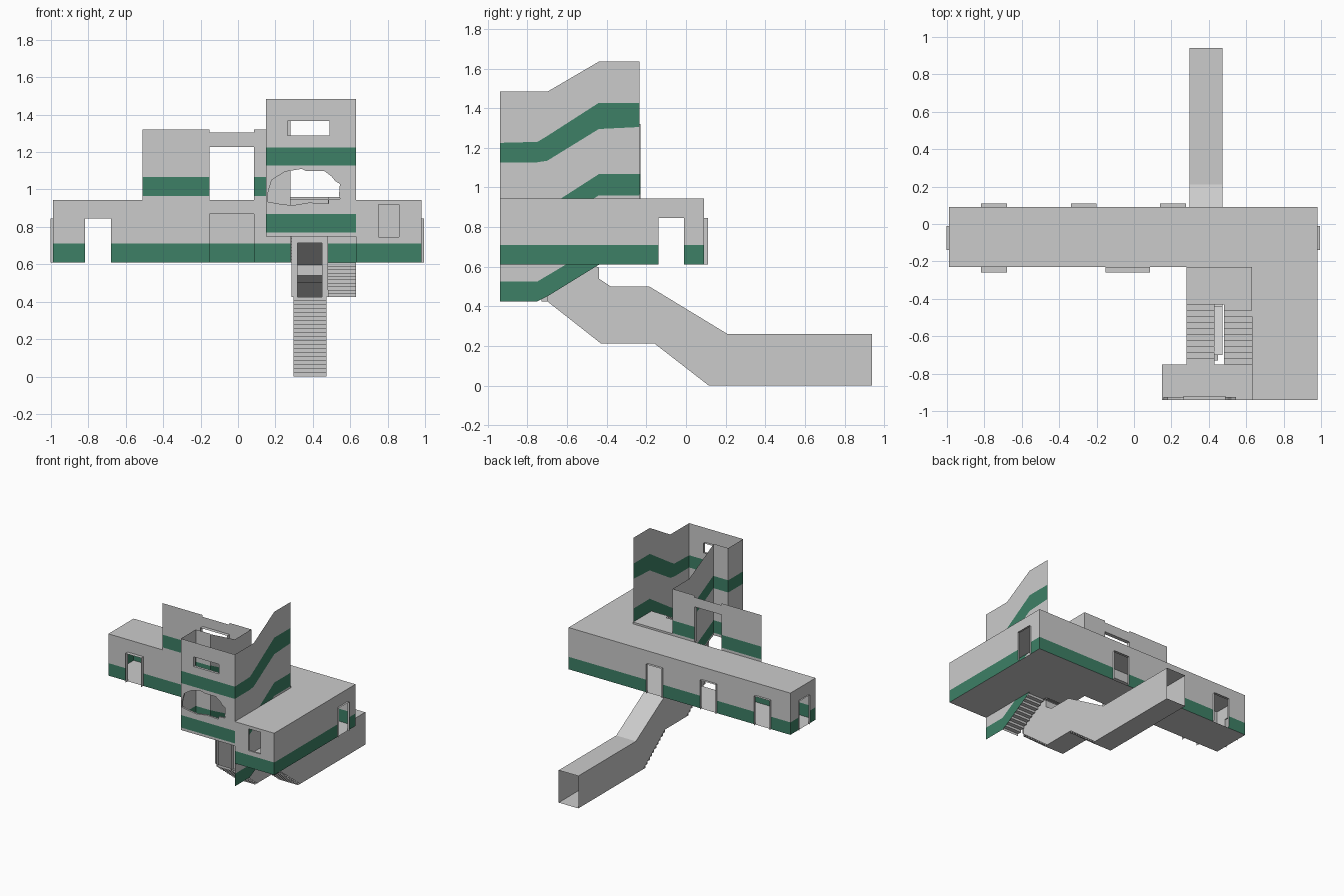
import bpy
import bmesh

if "Cube" in bpy.data.objects:
    bpy.data.objects.remove(bpy.data.objects["Cube"])

green = bpy.data.materials.new("green_paint")
green.diffuse_color = (0.047, 0.216, 0.133, 1)
green.use_nodes = True
green.node_tree.nodes["Principled BSDF"].inputs["Base Color"].default_value = green.diffuse_color
plain = bpy.data.materials.new("plain_wall")
plain.diffuse_color = (0.8, 0.8, 0.8, 1)
plain.use_nodes = True
plain.node_tree.nodes["Principled BSDF"].inputs["Base Color"].default_value = plain.diffuse_color


def finish(name, bm):
    bmesh.ops.remove_doubles(bm, verts=bm.verts, dist=1e-5)
    me = bpy.data.meshes.new(name)
    bm.to_mesh(me)
    bm.free()
    me.materials.append(plain)
    me.materials.append(green)
    ob = bpy.data.objects.new(name, me)
    bpy.context.collection.objects.link(ob)
    return ob


def face(bm, pts, mat=0):
    f = bm.faces.new([bm.verts.new(p) for p in pts])
    f.material_index = mat


def placer(axis, c):
    """Map wall coordinates (u, z, depth) into space; axis is the wall normal."""
    if axis == 'x':
        return lambda u, z, d=0: (c + d, u, z)
    return lambda u, z, d=0: (u, c + d, z)


def wall(name, axis, c, u0, u1, z0, z1, band=None, holes=(), depth=0.02):
    """Flat wall with rectangular openings, reveals and a painted band."""
    P = placer(axis, c)
    bm = bmesh.new()
    us = sorted({u0, u1, *[h[i] for h in holes for i in (0, 1)]})
    zs = sorted({z0, z1, *(band or ()), *[h[i] for h in holes for i in (2, 3)]})
    for a, b in zip(us, us[1:]):
        for s, t in zip(zs, zs[1:]):
            u, z = (a + b) / 2, (s + t) / 2
            if any(h[0] < u < h[1] and h[2] < z < h[3] for h in holes):
                continue
            m = int(bool(band) and band[0] < z < band[1])
            face(bm, [P(a, s), P(b, s), P(b, t), P(a, t)], m)
    for a, b, s, t in holes:
        path = [(a, s), (a, t), (b, t), (b, s)]
        if s > z0 + 0.03:
            path.append((a, s))
        for p, q in zip(path, path[1:]):
            face(bm, [P(*p), P(*q), P(*q, depth), P(*p, depth)])
    return finish(name, bm)


def stair_wall(name, x, ys, rows, painted):
    """Wall made of stacked strips that step up with the stairs."""
    bm = bmesh.new()
    for r, (lo, hi) in enumerate(zip(rows, rows[1:])):
        for i in range(len(ys) - 1):
            face(bm, [(x, ys[i], lo[i]), (x, ys[i+1], lo[i+1]),
                      (x, ys[i+1], hi[i+1]), (x, ys[i], hi[i])], int(r in painted))
    return finish(name, bm)


def sheet(name, x0, x1, path):
    """Extrude a (y, z) path across x."""
    bm = bmesh.new()
    for (a, s), (b, t) in zip(path, path[1:]):
        face(bm, [(x0, a, s), (x1, a, s), (x1, b, t), (x0, b, t)])
    return finish(name, bm)


def steps(y0, z0, y1, z1, n=10):
    pts = [(y0, z0)]
    for i in range(n):
        y = y0 + (y1 - y0) * i / n
        z = z0 + (z1 - z0) * (i + 1) / n
        pts += [(y, z), (y0 + (y1 - y0) * (i + 1) / n, z)]
    return pts


F, C = 0.61, 0.945          # corridor floor and ceiling
BAND = (F, 0.71)
DOOR = (F, 0.845)

# Corridor and wing shell
for nm, z in (("floor", F), ("ceiling", C)):
    sheet("corridor_" + nm, -0.99, 0.98, [(-0.23, z), (0.09, z)])
    sheet("wing_" + nm, 0.63, 0.98, [(-0.94, z), (-0.23, z)])
wall("corridor_back_wall", 'y', 0.09, -0.99, 0.98, F, C, BAND,
     [(a, a + 0.138, *DOOR) for a in (-0.818, -0.338, 0.14)])
wall("corridor_front_wall", 'y', -0.23, -0.99, 0.28, F, C, BAND,
     [(-0.818, -0.68, *DOOR), (-0.152, 0.086, F, 0.87)], -0.03)
wall("corridor_left_wall", 'x', -0.99, -0.23, 0.09, F, C, BAND,
     [(-0.14, -0.01, *DOOR)], -0.012)
wall("right_wall", 'x', 0.98, -0.94, 0.09, F, C, BAND, [(-0.14, -0.01, *DOOR)], 0.015)
wall("wing_front_wall", 'y', -0.94, 0.63, 0.98, F, C, BAND, [(0.75, 0.86, 0.745, 0.92)], 0.015)

# Upper storey wall with doorway
L, R = -0.152, 0.086
wall("upper_wall_left", 'y', -0.23, -0.51, L, C, 1.32, (0.965, 1.067))
wall("upper_wall_right", 'y', -0.23, R, 0.28, C, 1.32, (0.965, 1.067))
wall("upper_doorway", 'y', -0.23, L, R, C, 1.305, None, [(L, R, C, 1.228)], -0.03)

# Stairwell side walls with bands that follow the flights
stair_wall("stairwell_right_wall", 0.63, [-0.94, -0.75, -0.70, -0.44, -0.235], [
    (0.425, 0.425, 0.45, 0.61, 0.61), (0.525, 0.525, 0.555, 0.71, 0.71),
    (0.77, 0.77, 0.80, 0.96, 0.96), (0.87, 0.87, 0.90, 1.067, 1.067),
    (1.127, 1.127, 1.135, 1.295, 1.305), (1.225, 1.23, 1.26, 1.427, 1.427),
    (1.483, 1.483, 1.483, 1.635, 1.635)], (0, 2, 4))
stair_wall("stairwell_left_wall", 0.28, [-0.75, -0.44, -0.23], [
    (0.75, 0.61, 0.61), (0.77, 0.61, 0.61), (0.87, 0.71, 0.71),
    (1.13, 0.965, 0.965), (1.23, 1.067, 1.067), (1.48, 1.32, 1.32)], (1, 3))

# Stairwell front: painted rows, window and the broken opening
X0, X1, Y = 0.15, 0.63, -0.94
wall("tower_front_lower", 'y', Y, X0, X1, 0.75, 0.87, (0.77, 0.87))
wall("tower_front_upper", 'y', Y, X0, X1, 1.127, 1.483, (1.127, 1.225),
     [(0.265, 0.49, 1.29, 1.367)])
jag = [(.158, .935), (.162, .99), (.18, 1.05), (.25, 1.095), (.34, 1.11), (.36, 1.10),
       (.46, 1.10), (.50, 1.07), (.52, 1.045), (.545, 1.03), (.54, .97), (.545, .95),
       (.485, .945), (.485, .925), (.38, .93), (.29, .915), (.21, .925)]
bm = bmesh.new()
for loop in ([(X0, 0.87), (X1, 0.87), (X1, 1.127), (X0, 1.127)], jag):
    vs = [bm.verts.new((u, Y, z)) for u, z in loop]
    for i in range(len(vs)):
        bm.edges.new((vs[i - 1], vs[i]))
bmesh.ops.triangle_fill(bm, edges=bm.edges[:], use_beauty=True)
for p, q in zip(jag, jag[1:] + jag[:1]):
    face(bm, [(p[0], Y, p[1]), (q[0], Y, q[1]), (q[0], Y + .015, q[1]), (p[0], Y + .015, p[1])])
finish("tower_front_broken", bm)

# Short return walls beside the half landing
for nm, ax, c, a, b in (("side", 'x', X0, -0.94, -0.75), ("return", 'y', -0.75, X0, 0.28)):
    wall(f"tower_{nm}_lower", ax, c, a, b, 0.75, 1.127, (0.77, 0.87))
    wall(f"tower_{nm}_upper", ax, c, a, b, 1.127, 1.483, (1.127, 1.225))

# Landings and flights
sheet("half_landing", X0, X1, [(-0.94, 0.75), (-0.75, 0.75), (-0.75, 0.77), (-0.94, 0.77)])
sheet("main_landing", 0.28, X1, [(-0.43, F), (-0.23, F)])
sheet("upper_landing", 0.28, X1, [(-0.43, C), (-0.23, C), (-0.23, 0.96), (-0.43, 0.96), (-0.43, C)])
sheet("left_flight", 0.28, 0.43, steps(-0.43, F, -0.75, 0.77))
sheet("right_upper_flight", 0.48, X1, steps(-0.75, 0.77, -0.43, 0.96))
sheet("right_lower_flight", 0.48, X1, steps(-0.75, 0.425, -0.43, F))

# Sloping tunnel below
A, B = 0.298, 0.472
floor = [(-0.70, 0.425), (-0.43, 0.213), (-0.16, 0.213), (0.115, 0), (0.94, 0)]
roof = [(0.94, 0.26), (0.21, 0.26), (-0.185, 0.5), (-0.38, 0.5), (-0.44, 0.54),
        (-0.44, 0.595), (-0.70, 0.74)]
for nm, x in (("left", A), ("right", B)):
    bm = bmesh.new()
    face(bm, [(x, y, z) for y, z in floor + roof])
    finish(f"tunnel_{nm}_wall", bm)
sheet("tunnel_roof", A, B, roof)
sheet("tunnel_floor", A, B, steps(*floor[0], *floor[1]) + steps(*floor[2], *floor[3]) + floor[4:])

# Tunnel doorway frame
wall("tunnel_doorway", 'y', -0.70, 0.285, 0.48, 0.425, 0.75, None,
     [(0.318, 0.448, 0.425, 0.715)], -0.03)
